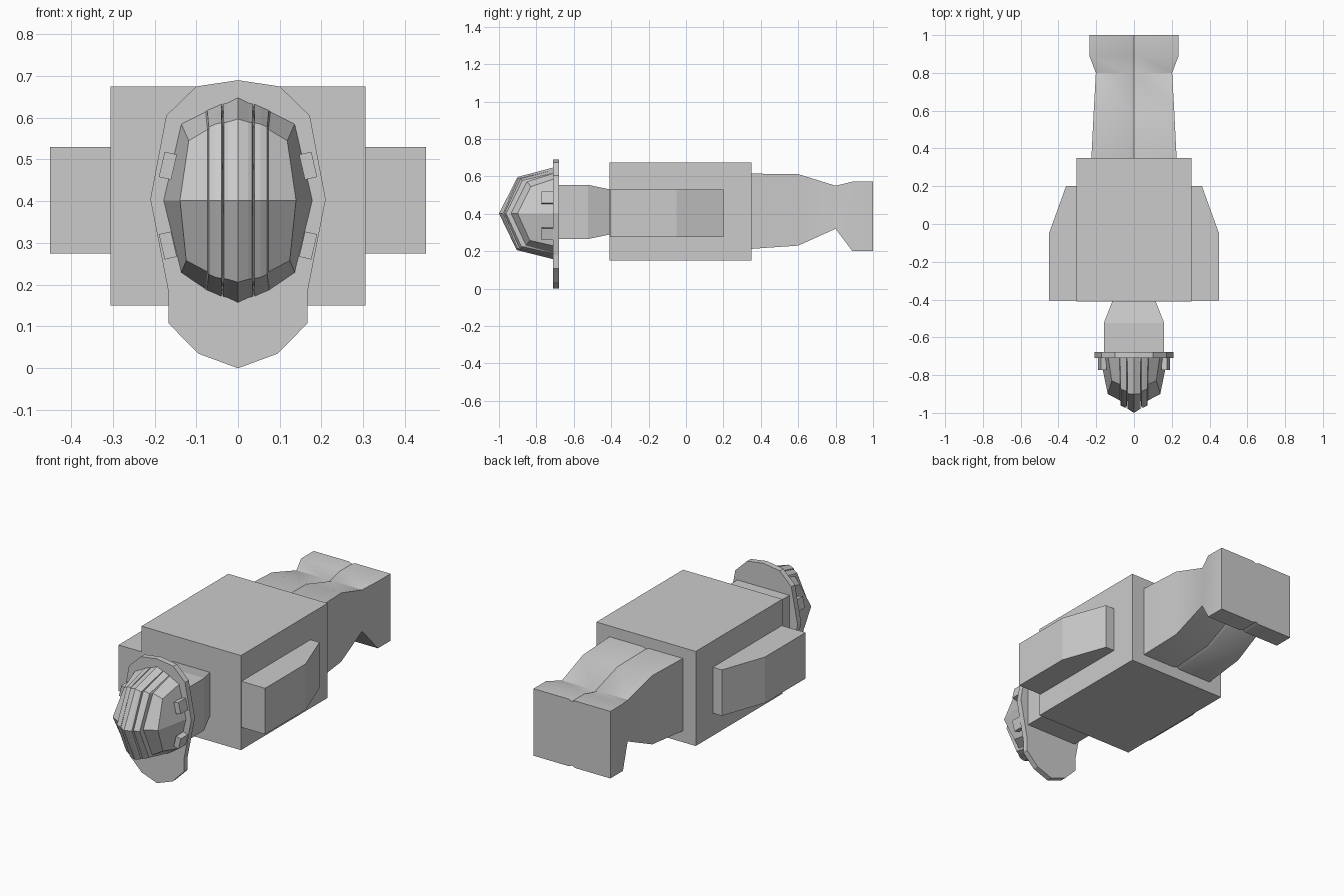
import bpy, bmesh
from math import radians
from mathutils import Matrix, Vector

if "Cube" in bpy.data.objects:
    bpy.data.objects.remove(bpy.data.objects["Cube"])


def finish(name, bm):
    bmesh.ops.remove_doubles(bm, verts=bm.verts, dist=1e-5)
    bmesh.ops.recalc_face_normals(bm, faces=bm.faces)
    me = bpy.data.meshes.new(name)
    bm.to_mesh(me)
    bm.free()
    ob = bpy.data.objects.new(name, me)
    bpy.context.collection.objects.link(ob)
    return ob


def loft(name, sections):
    """Skin closed sections of equal length and cap both ends."""
    bm = bmesh.new()
    rings = [[bm.verts.new(p) for p in s] for s in sections]
    n = len(rings[0])
    for a, b in zip(rings, rings[1:]):
        for i in range(n):
            j = (i + 1) % n
            bm.faces.new((a[i], a[j], b[j], b[i]))
    bm.faces.new(rings[0])
    bm.faces.new(rings[-1])
    return finish(name, bm)


def box(name, centre, size, tilt=0):
    bm = bmesh.new()
    bmesh.ops.create_cube(bm, size=1, matrix=Matrix.Translation(centre)
                          @ Matrix.Rotation(tilt, 4, 'Y')
                          @ Matrix.Diagonal((*size, 1)))
    return finish(name, bm)


def rect(y, w, z0, z1):
    return [(-w, y, z0), (w, y, z0), (w, y, z1), (-w, y, z1)]


# Main body
box("body", (0, -0.03, 0.4125), (0.61, 0.76, 0.525))

# Tapered side pods
pod = [(0.29, -0.405), (0.45, -0.405), (0.45, -0.05), (0.36, 0.2), (0.29, 0.2)]
for s, side in ((-1, "left"), (1, "right")):
    loft(side + "_pod", [[(s * x, y, z) for x, y in pod] for z in (0.275, 0.53)])

# Neck between body and face plate
loft("neck", [rect(-0.69, 0.16, 0.265, 0.555), rect(-0.525, 0.16, 0.265, 0.555),
              rect(-0.405, 0.113, 0.29, 0.53)])

# Flared tail with a shallow centre groove
tail = [(0.34, 0.226, 0.212, 0.615), (0.6, 0.213, 0.23, 0.612), (0.8, 0.202, 0.32, 0.55),
        (0.89, 0.236, 0.2, 0.572), (1.0, 0.236, 0.2, 0.572)]
ob = loft("tail", [[(-w, y, a), (-0.02, y, a), (0, y, a + 0.008), (0.02, y, a), (w, y, a),
                    (w, y, b), (0.02, y, b), (0, y, b - 0.008), (-0.02, y, b), (-w, y, b)]
                   for y, w, a, b in tail])
bpy.context.view_layer.objects.active = ob
ob.select_set(True)
bpy.ops.object.shade_smooth_by_angle(angle=radians(30))

# Face plate
half = [(0, 0.69), (0.1, 0.675), (0.172, 0.605), (0.21, 0.405), (0.166, 0.18),
        (0.166, 0.107), (0.095, 0.035), (0, 0)]
outline = half + [(-x, z) for x, z in half[-2:0:-1]]
loft("face_plate", [[(x, y, z) for x, z in outline] for y in (-0.71, -0.678)])

# Ribbed dome: x at base, x in front, base z, shoulder y and z, ridge y
columns = [(0, 0, 0.65, -0.9, 0.597, -1.0),
           (0.025, 0.024, 0.638, -0.9, 0.59, -0.985),
           (0.036, 0.034, 0.635, -0.895, 0.588, -0.978),
           (0.038, 0.036, 0.625, -0.86, 0.575, -0.93),
           (0.040, 0.039, 0.635, -0.885, 0.588, -0.972),
           (0.055, 0.054, 0.628, -0.88, 0.585, -0.97),
           (0.074, 0.070, 0.62, -0.875, 0.578, -0.962),
           (0.078, 0.073, 0.618, -0.85, 0.572, -0.935),
           (0.137, 0.118, 0.588, -0.83, 0.545, -0.9)]
bm = bmesh.new()
for s in (-1, 1):
    grid = []
    for i, (xb, xf, zb, ys, zs, yr) in enumerate(columns):
        xr = 0.139 if i == len(columns) - 1 else xf
        pts = [(xb, -0.7, zb), (xf, ys, zs), (xr, yr, 0.402),
               (xf, ys, 0.805 - zs), (xb, -0.7, 0.815 - zb - 0.01 * (xb < 0.1))]
        # lower half sits slightly further forward at the shoulder
        pts[3] = (xf + 0.006 * (i == 8), ys - 0.005, 0.803 - zs)
        grid.append([bm.verts.new((s * x, y, z)) for x, y, z in pts])
    side = [bm.verts.new((s * 0.18, -0.7, 0.402))] 
    for a, b in zip(grid, grid[1:]):
        for k in range(4):
            bm.faces.new((a[k], b[k], b[k + 1], a[k + 1]))
    e = grid[-1]
    bm.faces.new((e[0], side[0], e[2], e[1]))
    bm.faces.new((e[2], side[0], e[4], e[3]))
finish("dome", bm)

# Clips along the dome edge
for s in (-1, 1):
    for z, t in ((0.485, -1), (0.294, 1)):
        box("edge_clip", Vector((s * 0.168, -0.735, z)), (0.03, 0.075, 0.062),
            s * t * radians(13))
